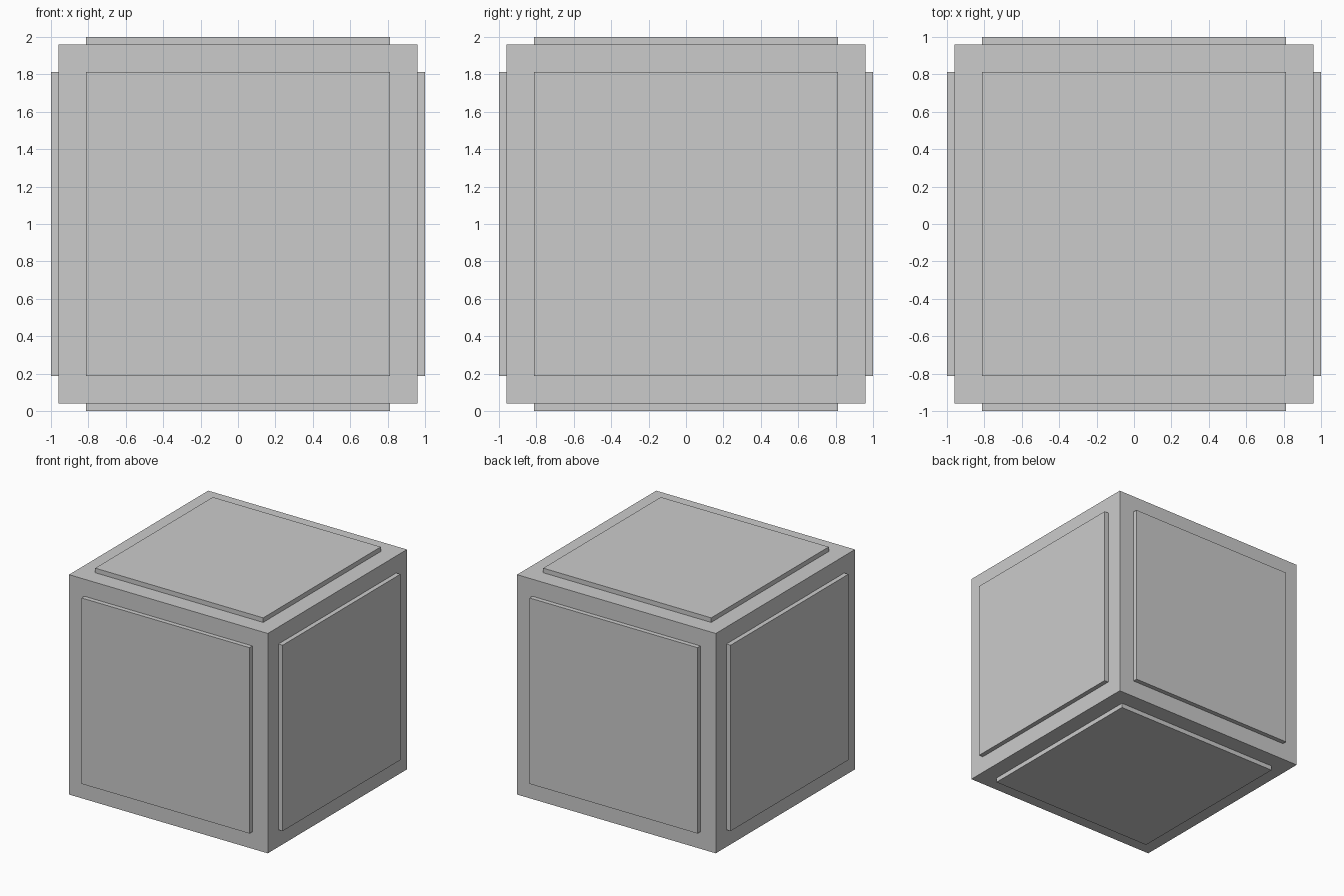
import bpy
import bmesh

if "Cube" in bpy.data.objects:
    bpy.data.objects.remove(bpy.data.objects["Cube"])

BODY = 1.92      # cube edge length
PANEL = 1.50     # raised panel edge length
RAISE = 0.04     # panel height above each face

bm = bmesh.new()

# Cube body
bmesh.ops.create_cube(bm, size=BODY)

# Inset a square on every face, then raise it straight out
panels = list(bm.faces)
bmesh.ops.inset_individual(bm, faces=panels, thickness=(BODY - PANEL) / 2, depth=0)
for face in panels:
    normal = face.normal.copy()
    raised = bmesh.ops.extrude_discrete_faces(bm, faces=[face])["faces"][0]
    bmesh.ops.translate(bm, verts=raised.verts, vec=normal * RAISE)

# Stand the model on the ground plane
bmesh.ops.translate(bm, verts=bm.verts, vec=(0, 0, BODY / 2 + RAISE))
bmesh.ops.recalc_face_normals(bm, faces=bm.faces)

mesh = bpy.data.meshes.new("panelled_cube")
bm.to_mesh(mesh)
bm.free()
bpy.context.collection.objects.link(bpy.data.objects.new("panelled_cube", mesh))
